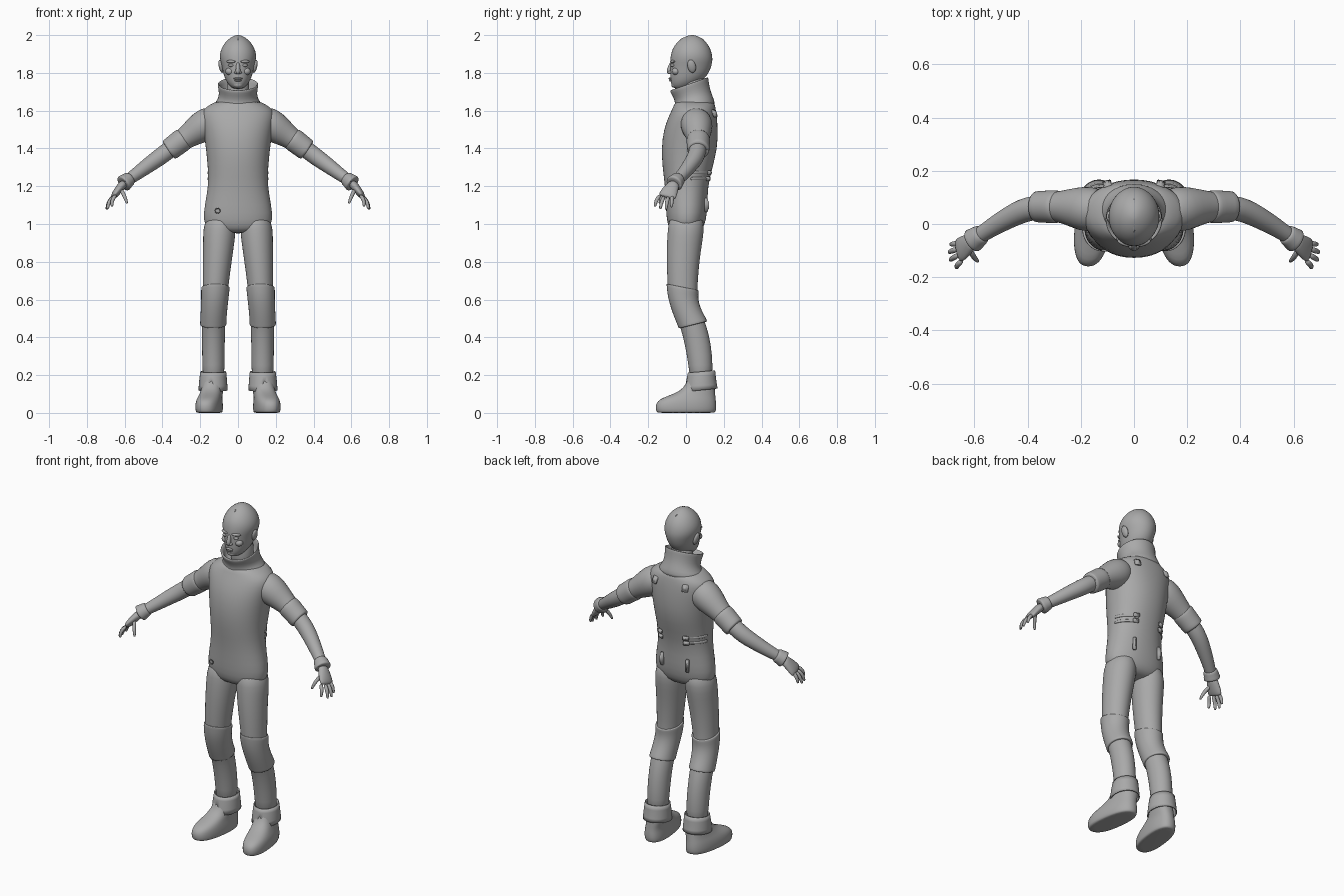
import bpy, bmesh, math
from mathutils import Vector, Matrix

grey = bpy.data.materials.new("plain grey")
grey.diffuse_color = (0.4, 0.4, 0.4, 1)
TAU = 2 * math.pi


def finish(name, bm, mirror=False, sub=1):
    bmesh.ops.recalc_face_normals(bm, faces=bm.faces)
    me = bpy.data.meshes.new(name)
    bm.to_mesh(me)
    bm.free()
    for p in me.polygons:
        p.use_smooth = True
    me.materials.append(grey)
    ob = bpy.data.objects.new(name, me)
    bpy.context.collection.objects.link(ob)
    if mirror:
        ob.modifiers.new("mirror", 'MIRROR')
    if sub:
        ob.modifiers.new("smooth", 'SUBSURF').levels = sub
        ob.modifiers["smooth"].render_levels = sub
    return ob


def skin(rings, cap=True):
    """Bridge lists of points into a tube."""
    bm = bmesh.new()
    vs = [[bm.verts.new(p) for p in r] for r in rings]
    n = len(vs[0])
    for a, b in zip(vs, vs[1:]):
        for i in range(n):
            j = (i + 1) % n
            bm.faces.new((a[i], a[j], b[j], b[i]))
    if cap:
        bm.faces.new(vs[0])
        bm.faces.new(vs[-1])
    return bm


def stack(name, rows, mirror=False, n=24, power=2.0, yaw=0, cap=True, notch=None):
    """Level rings: (cx, cy, z, rx, ry[, slope of z along y])."""
    rings = []
    for cx, cy, z, rx, ry, *s in rows:
        ring = []
        for i in range(n):
            c, d = math.cos(TAU * i / n), math.sin(TAU * i / n)
            x = rx * math.copysign(abs(c) ** (2 / power), c)
            y = ry * math.copysign(abs(d) ** (2 / power), d)
            ring.append((cx + x - yaw * (cy + y), cy + y, z + (s[0] * y if s else 0)))
        rings.append(ring)
    bm = skin(rings, cap)
    if notch:
        bmesh.ops.delete(bm, geom=[f for f in bm.faces if notch(f.calc_center_median())], context='FACES')
    return finish(name, bm, mirror)


def tube(name, pts, mirror=True, n=16, up=(0, 1, 0)):
    """Rings square to a path: (x, y, z, r along up[, r across])."""
    P = [Vector(p[:3]) for p in pts]
    rings = []
    for k, p in enumerate(pts):
        t = (P[min(k + 1, len(P) - 1)] - P[max(k - 1, 0)]).normalized()
        u = Vector(up)
        u = (u - u.dot(t) * t).normalized()
        v = t.cross(u)
        ra, rb = p[3], p[-1]
        rings.append([P[k] + u * ra * math.cos(TAU * i / n) + v * rb * math.sin(TAU * i / n) for i in range(n)])
    return finish(name, skin(rings), mirror)


def blob(name, loc, size, mirror=False, rot=(0, 0, 0)):
    bm = bmesh.new()
    m = Matrix.Translation(loc)
    for ax, a in zip('ZYX', reversed(rot)):
        m = m @ Matrix.Rotation(math.radians(a), 4, ax)
    bmesh.ops.create_uvsphere(bm, u_segments=16, v_segments=10, radius=1,
                              matrix=m @ Matrix.Diagonal((*size, 1)))
    return finish(name, bm, mirror, 0)


def buckle(name, loc, size, tilt=0, turn=0):
    """Small rounded frame with a raised tongue, on both sides."""
    m = Matrix.Translation(loc) @ Matrix.Rotation(math.radians(turn), 4, 'Z') @ Matrix.Rotation(math.radians(tilt), 4, 'X')
    for part, k, h in ((name, 1, 1), (name + "_tongue", 0.6, 1.7)):
        bm = bmesh.new()
        bmesh.ops.create_cube(bm, size=1, matrix=m @ Matrix.Diagonal((size[0] * k, size[1] * h, size[2] * k, 1)))
        bmesh.ops.bevel(bm, geom=bm.edges[:], offset=0.003, segments=2, affect='EDGES')
        finish(part, bm, True, 0)


# torso of the suit
stack("torso", [
    (0, -.003, .95, .11, .06), (0, 0, .975, .165, .09), (0, .002, 1.02, .186, .105),
    (0, .004, 1.1, .177, .111), (0, .002, 1.2, .157, .113), (0, .008, 1.3, .16, .133),
    (0, .018, 1.4, .17, .149), (0, .025, 1.5, .184, .144), (0, .036, 1.57, .197, .128),
    (0, .042, 1.607, .188, .116), (0, .045, 1.632, .148, .108), (0, .045, 1.655, .11, .098)],
    n=32, power=2.15)
# standing collar folded over at the top
stack("collar", [
    (0, .045, 1.6, .15, .112, .1), (0, .045, 1.633, .128, .107, .15), (0, .04, 1.66, .106, .098, .25),
    (0, .032, 1.69, .1, .094, .3), (0, .02, 1.725, .106, .1, .34), (0, .016, 1.742, .109, .102, .35),
    (0, .018, 1.745, .1, .094, .35), (0, .025, 1.71, .088, .082, .3), (0, .03, 1.66, .08, .075, .2)], n=32)

# head, neck and face
stack("neck", [(0, .045, 1.6, .065, .065), (0, .04, 1.7, .06, .065), (0, .04, 1.8, .06, .07)])
stack("head", [
    (0, -.03, 1.715, .02, .022), (0, -.02, 1.725, .038, .055), (0, -.003, 1.75, .06, .078),
    (0, .012, 1.78, .073, .096), (0, .021, 1.81, .081, .105), (0, .026, 1.84, .087, .11),
    (0, .029, 1.87, .096, .113), (0, .029, 1.9, .097, .109), (0, .029, 1.93, .088, .1),
    (0, .03, 1.96, .07, .08), (0, .031, 1.983, .046, .054), (0, .032, 1.996, .022, .026),
    (0, .032, 2.0, .007, .009)], n=28)
tube("nose", [(0, -.077, 1.858, .008), (0, -.085, 1.83, .011), (0, -.093, 1.806, .014), (0, -.083, 1.794, .01)], False)
blob("nostril", (.011, -.084, 1.803), (.009, .012, .008), True)
blob("upper_lip", (0, -.083, 1.77), (.024, .009, .006))
blob("lower_lip", (0, -.08, 1.76), (.019, .009, .006))
blob("chin", (0, -.06, 1.737), (.026, .018, .016))
blob("eye", (.036, -.07, 1.84), (.016, .012, .008), True)
blob("brow", (.037, -.071, 1.86), (.027, .011, .008), True, (0, 0, 20))
blob("cheek", (.043, -.053, 1.808), (.024, .022, .02), True)
blob("ear", (.09, .03, 1.835), (.012, .022, .036), True, (12, 12, 0))
tube("crown_seam", [(0, -.035, 1.972, .004), (0, -.01, 1.986, .004), (0, .03, 1.997, .004),
                    (0, .07, 1.988, .004), (0, .1, 1.968, .004)], False, 8, (1, 0, 0))

# sleeves, turned cuffs, forearms
tube("sleeve", [(.11, .05, 1.555, .07), (.15, .053, 1.54, .085), (.19, .058, 1.515, .087),
                (.25, .064, 1.475, .068), (.29, .065, 1.447, .058), (.33, .065, 1.417, .052)])
tube("sleeve_cuff", [(.28, .065, 1.456, .05), (.284, .065, 1.453, .06), (.295, .065, 1.445, .064),
                     (.33, .065, 1.418, .061), (.363, .065, 1.393, .06), (.37, .065, 1.388, .057),
                     (.366, .065, 1.391, .046), (.34, .065, 1.41, .042)], n=20)
tube("forearm", [(.31, .065, 1.432, .045), (.37, .063, 1.388, .047), (.42, .05, 1.35, .046),
                 (.47, .025, 1.315, .042), (.53, -.01, 1.27, .036), (.58, -.043, 1.235, .031),
                 (.61, -.065, 1.21, .028)])
tube("wrist_cuff", [(.57, -.036, 1.243, .032), (.574, -.039, 1.24, .039), (.59, -.05, 1.228, .042),
                    (.603, -.06, 1.217, .047), (.61, -.065, 1.211, .046), (.608, -.063, 1.213, .034)])
# gloved hands
tube("palm", [(.6, -.058, 1.22, .028, .024), (.62, -.072, 1.197, .036, .023), (.64, -.087, 1.172, .045, .021),
              (.656, -.098, 1.15, .048, .017), (.662, -.102, 1.14, .043, .01)])
fingers = [((.645, -.135, 1.155), (.668, -.158, 1.128), (.667, -.164, 1.095)),
           ((.656, -.114, 1.148), (.685, -.13, 1.118), (.69, -.136, 1.082)),
           ((.659, -.093, 1.146), (.688, -.102, 1.115), (.695, -.106, 1.08)),
           ((.656, -.073, 1.15), (.682, -.075, 1.125), (.689, -.077, 1.092)),
           ((.622, -.09, 1.185), (.603, -.125, 1.155), (.588, -.14, 1.112))]
for i, (a, b, c) in enumerate(fingers):
    tube("thumb" if i == 4 else f"finger_{i + 1}",
         [(*a, .012), (*b, .0115), (*c, .008), (c[0], c[1], c[2] - .004, .004)], n=8)

# trouser legs, knee pads
stack("leg", [
    (.09, .002, 1.06, .075, .09), (.098, 0, .97, .088, .097), (.102, -.008, .9, .083, .094),
    (.11, -.016, .8, .077, .087), (.117, -.018, .7, .07, .081), (.123, -.018, .6, .065, .076),
    (.127, .005, .54, .063, .073), (.13, .04, .46, .062, .07), (.13, .064, .36, .06, .07),
    (.13, .078, .25, .06, .064), (.13, .08, .16, .056, .06)], True)
stack("knee_pad", [
    (.118, -.018, .665, .068, .08, -.2), (.119, -.018, .668, .075, .086, -.2), (.12, -.018, .655, .076, .085, -.2),
    (.122, -.017, .61, .073, .081, -.1), (.126, -.003, .56, .071, .079), (.129, .015, .515, .07, .077, .15),
    (.131, .034, .475, .07, .076, .25), (.131, .037, .465, .071, .076, .25), (.131, .038, .466, .06, .068, .25)], True)

# boots with split ankle flaps
stack("boot", [
    (.152, 0, 0, .058, .148), (.152, 0, .002, .066, .156), (.153, 0, .02, .07, .162), (.153, 0, .05, .069, .161),
    (.152, .009, .073, .065, .149), (.149, .033, .092, .06, .123), (.145, .06, .115, .058, .094),
    (.14, .077, .15, .056, .074), (.135, .08, .22, .056, .064)], True, power=2.4, yaw=.12)
flap = stack("ankle_flap", [
    (.132, .08, .12, .072, .082, .1), (.132, .081, .17, .069, .074), (.131, .082, .218, .063, .067, .1)], True,
    cap=False, notch=lambda c: c.y < .02 and .132 < c.x < .153 and c.z < .19)
th = flap.modifiers.new("thickness", 'SOLIDIFY')
th.thickness = .006
th.offset = 1

# back fittings: shoulder buckles, waist straps, seat clips
buckle("shoulder_buckle", (.1, .15, 1.585), (.034, .014, .042), 25, -18)
for i, z in enumerate((1.272, 1.24)):
    arc = [math.radians(a) for a in range(8, 66, 8)]
    tube(f"waist_strap_{i + 1}", [(.162 * math.cos(a), .006 + (.121 + .2 * (z - 1.24)) * math.sin(a), z, .009, .005)
                                  for a in arc], n=8, up=(0, 0, 1))
    buckle(f"waist_buckle_{i + 1}", (.085, .118 + .2 * (z - 1.24), z), (.034, .012, .024), 0, -25)
buckle("seat_clip", (.085, .107, 1.1), (.018, .018, .075), 0, -18)

# small ring at the front of one hip
bm = bmesh.new()
R = [[((-.108 + (.013 + .003 * math.cos(TAU * j / 6)) * math.cos(TAU * i / 16)),
       -.1 + .004 * math.sin(TAU * j / 6),
       1.07 + (.013 + .003 * math.cos(TAU * j / 6)) * math.sin(TAU * i / 16)) for j in range(6)] for i in range(17)]
bm.free()
finish("hip_ring", skin(R, False))
